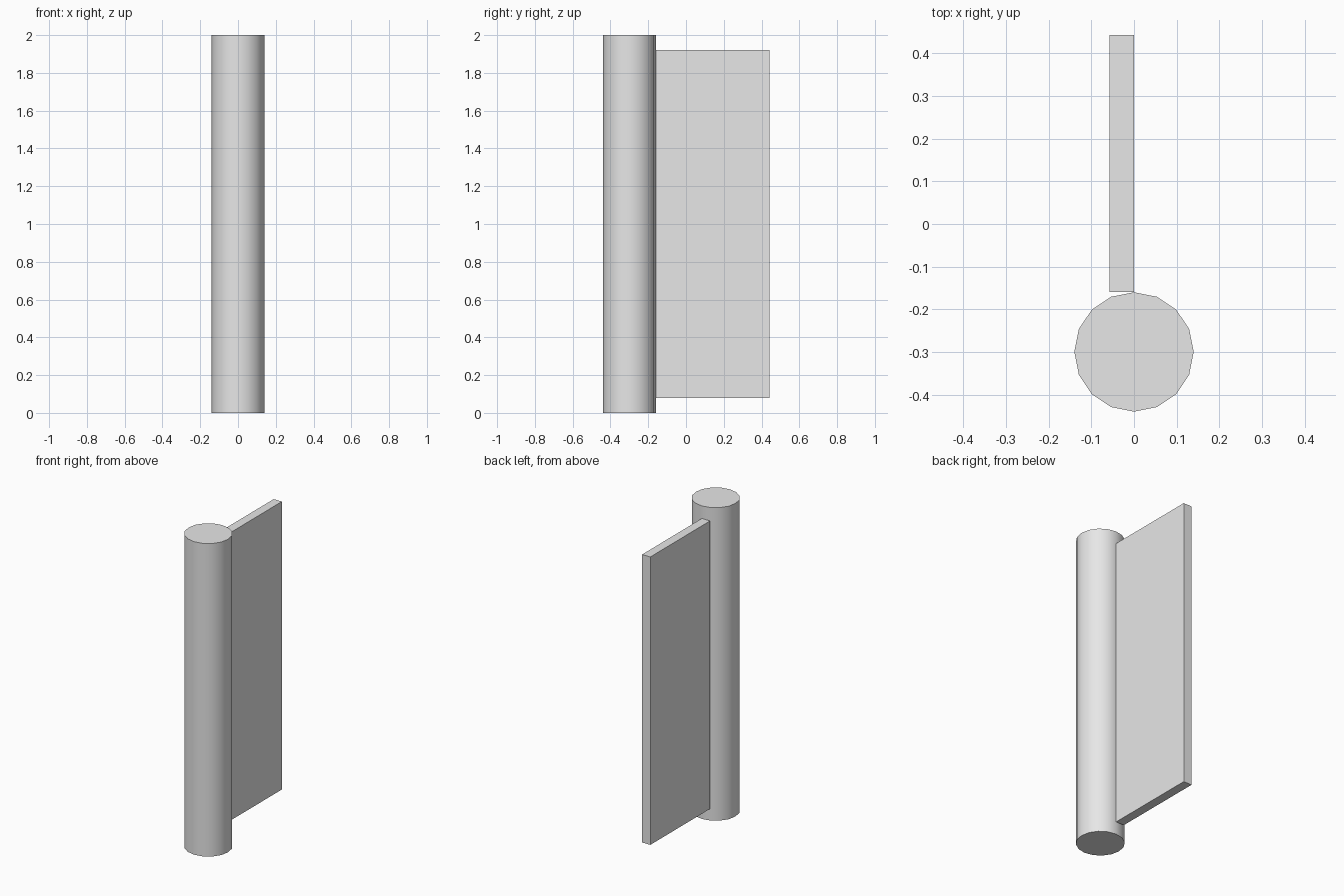
import bpy
import math

cube = bpy.data.objects.get("Cube")
if cube:
    bpy.data.objects.remove(cube, do_unlink=True)

# Single light grey colour
grey = bpy.data.materials.new("light_grey")
grey.use_nodes = True
colour = (0.8, 0.8, 0.8, 1)
grey.diffuse_color = colour
grey.node_tree.nodes["Principled BSDF"].inputs["Base Color"].default_value = colour

HEIGHT = 2.0
RADIUS = 0.14
POST_Y = -0.30

# Round post, 16 sides, smooth wall and flat caps
bpy.ops.mesh.primitive_cylinder_add(vertices=16, radius=RADIUS, depth=HEIGHT,
                                    location=(0, POST_Y, HEIGHT / 2))
post = bpy.context.object
post.name = "post"
post.data.materials.append(grey)
bpy.ops.object.shade_smooth_by_angle(angle=math.radians(30))

# Thin panel behind the post, its left face on the post's centre line
THICK = 0.058
FRONT, BACK = POST_Y + RADIUS, 0.443
MARGIN = 0.08
bpy.ops.mesh.primitive_cube_add(size=1, location=(-THICK / 2, (FRONT + BACK) / 2, HEIGHT / 2))
panel = bpy.context.object
panel.name = "panel"
panel.scale = (THICK, BACK - FRONT, HEIGHT - 2 * MARGIN)
bpy.ops.object.transform_apply(location=False, rotation=False, scale=True)
panel.data.materials.append(grey)
